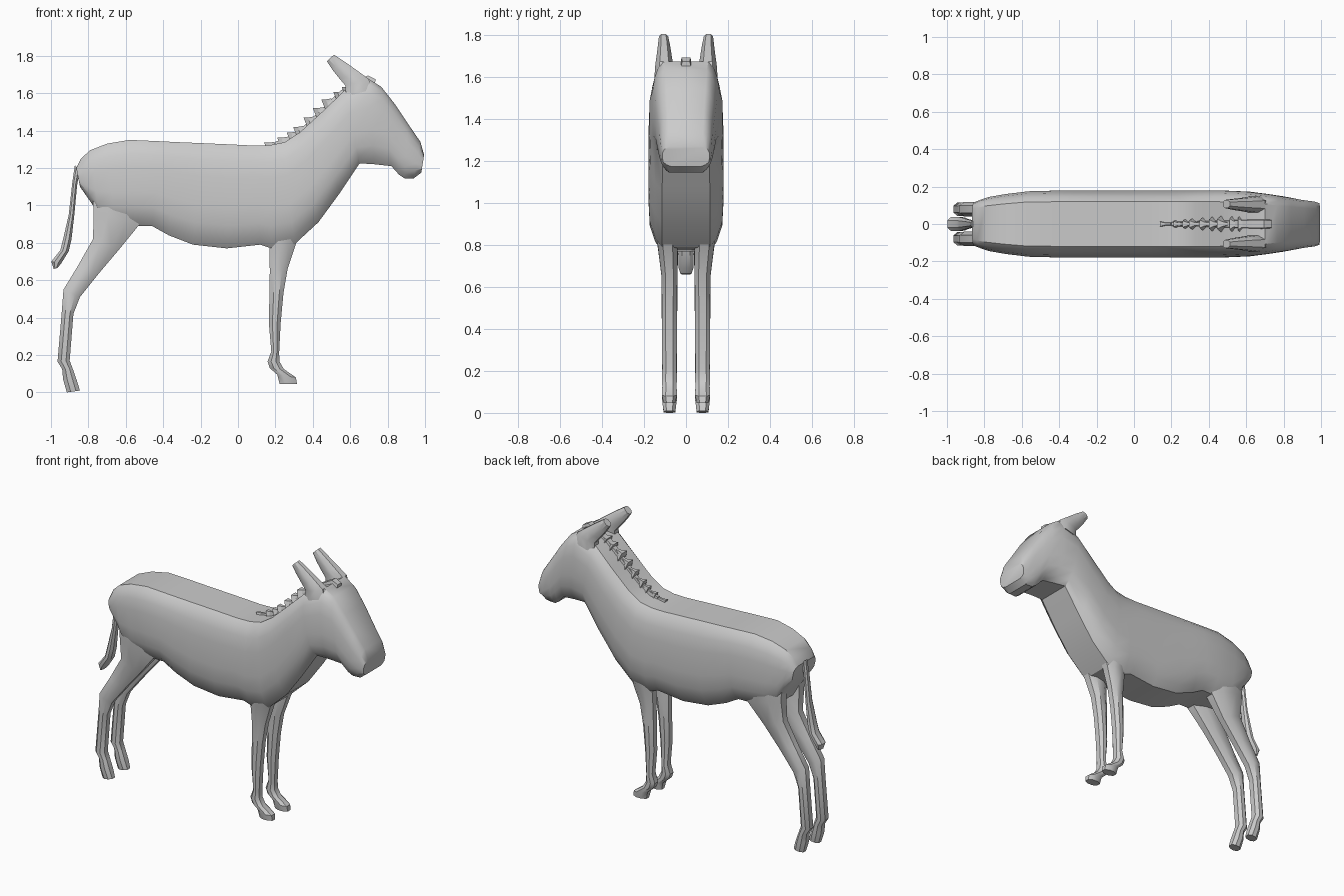
import bpy
import bmesh
import math
from mathutils import Vector


def loft(name, rings, profile, mirror=False, angle=32):
    """Skin rings of (ax, az, bx, bz, half_width[, y_centre]); profile gives
    (fraction from a to b, fraction of half width)."""
    bm = bmesh.new()
    loops = []
    for r in rings:
        a, b, hw = Vector((r[0], 0, r[1])), Vector((r[2], 0, r[3])), r[4]
        yc = r[5] if len(r) > 5 else 0
        outline = [(t, w) for t, w in profile] + [(t, -w) for t, w in reversed(profile)]
        loops.append([bm.verts.new(a.lerp(b, t) + Vector((0, yc + w * hw, 0)))
                      for t, w in outline])
    n = len(loops[0])
    for p, q in zip(loops, loops[1:]):
        for i in range(n):
            j = (i + 1) % n
            bm.faces.new((p[i], p[j], q[j], q[i]))
    bm.faces.new(loops[0])
    bm.faces.new(loops[-1])
    bmesh.ops.recalc_face_normals(bm, faces=bm.faces)
    mesh = bpy.data.meshes.new(name)
    bm.to_mesh(mesh)
    bm.free()
    ob = bpy.data.objects.new(name, mesh)
    bpy.context.collection.objects.link(ob)
    bpy.ops.object.select_all(action='DESELECT')
    ob.select_set(True)
    bpy.context.view_layer.objects.active = ob
    bpy.ops.object.shade_smooth_by_angle(angle=math.radians(angle))
    if mirror:
        m = ob.modifiers.new("Mirror", 'MIRROR')
        m.use_axis = (False, True, False)
    return ob


BODY = [(0, .67), (.06, .82), (.16, .93), (.32, 1), (.6, 1), (.78, .97), (.92, .82), (1, .64)]
LIMB = [(0, .5), (.3, 1), (.7, 1), (1, .5)]

# Torso, neck and head: back line to belly line
loft("body", [
    (-.865, 1.20, -.845, 1.10, .115),
    (-.84, 1.25, -.775, 1.00, .13),
    (-.79, 1.295, -.74, .93, .145),
    (-.70, 1.33, -.66, .90, .16),
    (-.58, 1.35, -.53, .89, .175),
    (-.42, 1.343, -.46, .89, .178),
    (-.32, 1.338, -.37, .84, .178),
    (-.20, 1.333, -.24, .79, .178),
    (-.02, 1.325, -.06, .77, .178),
    (.08, 1.32, .12, .79, .178),
    (.17, 1.322, .18, .77, .178),
    (.25, 1.338, .30, .79, .178),
    (.33, 1.39, .43, .91, .178),
    (.45, 1.50, .54, 1.06, .178),
    (.57, 1.615, .65, 1.225, .173),
    (.70, 1.675, .73, 1.22, .16),
    (.765, 1.635, .82, 1.21, .148),
    (.84, 1.54, .86, 1.165, .138),
    (.91, 1.435, .89, 1.145, .128),
    (.975, 1.34, .94, 1.145, .12),
    (.995, 1.27, .98, 1.175, .112),
], BODY)

# Hind legs: rear edge to front edge
loft("hind_legs", [
    (-.78, 1.10, -.50, 1.00, .05, .095),
    (-.772, .96, -.525, .90, .056, .092),
    (-.775, .82, -.635, .765, .043, .08),
    (-.86, .67, -.745, .635, .038, .079),
    (-.933, .55, -.845, .51, .038, .079),
    (-.943, .42, -.88, .42, .036, .079),
    (-.965, .165, -.90, .17, .036, .079),
    (-.94, .125, -.883, .125, .034, .079),
    (-.935, .07, -.862, .065, .036, .079),
    (-.915, 0, -.845, .01, .028, .079),
], LIMB, mirror=True)

# Front legs
loft("front_legs", [
    (.165, .92, .39, .94, .055, .10),
    (.168, .77, .31, .795, .046, .087),
    (.17, .65, .265, .66, .038, .079),
    (.168, .52, .243, .53, .036, .079),
    (.165, .37, .228, .37, .036, .079),
    (.178, .22, .22, .21, .034, .079),
    (.158, .165, .222, .165, .036, .079),
    (.17, .13, .245, .125, .034, .079),
    (.21, .095, .31, .08, .036, .079),
    (.222, .046, .315, .046, .028, .079),
], LIMB, mirror=True)

# Ears
loft("ears", [
    (.575, 1.58, .715, 1.62, .045, .105),
    (.575, 1.64, .70, 1.675, .042, .104),
    (.545, 1.675, .645, 1.715, .036, .104),
    (.505, 1.725, .575, 1.765, .029, .105),
    (.475, 1.77, .513, 1.806, .022, .107),
], LIMB, mirror=True)

# Tail with a thicker tuft
loft("tail", [
    (-.872, 1.215, -.845, 1.19, .016),
    (-.885, 1.13, -.86, 1.11, .022),
    (-.905, .95, -.875, .95, .026),
    (-.935, .82, -.89, .82, .034),
    (-.95, .76, -.905, .755, .037),
    (-.998, .70, -.945, .69, .036),
    (-.985, .66, -.965, .665, .026),
], LIMB)

# Mane: low ridge on the neck, ending in the forelock
RIDGE = [(0, .6), (1, 1)]
loft("mane_ridge", [
    (.20, 1.34, .20, 1.30, .015),
    (.31, 1.385, .34, 1.35, .02),
    (.43, 1.50, .46, 1.46, .025),
    (.55, 1.615, .58, 1.57, .03),
    (.64, 1.665, .66, 1.61, .035),
    (.695, 1.695, .70, 1.62, .035),
    (.735, 1.675, .73, 1.62, .03),
], RIDGE, angle=20)

# Mane tufts: wedges flaring toward the back
TUFTS = [(.14, 1.335), (.21, 1.362), (.26, 1.39), (.295, 1.42), (.35, 1.47),
         (.40, 1.52), (.445, 1.567), (.51, 1.605), (.555, 1.632)]
for i, (x, z) in enumerate(TUFTS):
    s = .02 + .004 * i
    loft(f"mane_tuft_{i + 1}", [
        (x, z, x + .02, z - .05, s),
        (x + .025, z, x + .04, z - .045, s * .5),
        (x + .055, z + .005, x + .065, z - .03, .01),
    ], RIDGE, angle=20)
